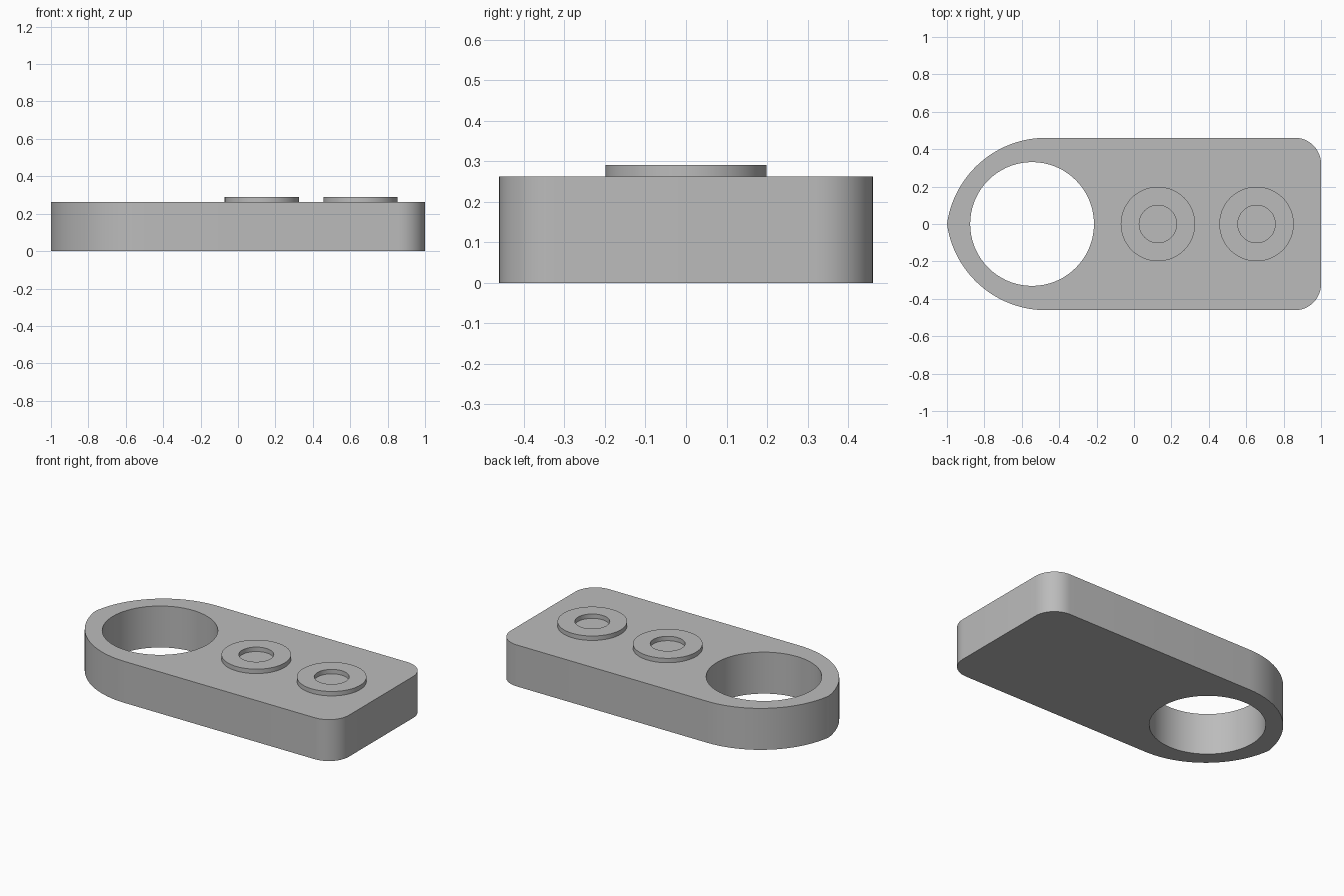
import bpy
import bmesh
from math import atan2, cos, pi, radians, sin

cube = bpy.data.objects.get("Cube")
if cube:
    bpy.data.objects.remove(cube, do_unlink=True)

PLATE_TOP, BOSS_TOP = 0.262, 0.29
HALF_WIDTH = 0.461

grey = bpy.data.materials.new("plain grey")
grey.use_nodes = True
grey.diffuse_color = (0.5, 0.5, 0.5, 1)
grey.node_tree.nodes["Principled BSDF"].inputs["Base Color"].default_value = (0.5, 0.5, 0.5, 1)


def arc(cx, cy, r, start, end, steps):
    """Points along an arc, both ends included."""
    angles = [start + (end - start) * i / steps for i in range(steps + 1)]
    return [(cx + r * cos(a), cy + r * sin(a)) for a in angles]


def circle(cx, cy, r, sides=72):
    return arc(cx, cy, r, 0, 2 * pi, sides)[:-1]


def extruded(name, loops, bottom, top):
    """Solid from an outer loop and hole loops, extruded upwards."""
    curve = bpy.data.curves.new(name + "_profile", "CURVE")
    curve.dimensions = "2D"
    curve.fill_mode = "BOTH"
    curve.extrude = (top - bottom) / 2
    for points in loops:
        spline = curve.splines.new("POLY")
        spline.points.add(len(points) - 1)
        for p, (x, y) in zip(spline.points, points):
            p.co = (x, y, 0, 1)
        spline.use_cyclic_u = True
    helper = bpy.data.objects.new(name + "_profile", curve)
    bpy.context.collection.objects.link(helper)
    bpy.context.view_layer.update()
    graph = bpy.context.evaluated_depsgraph_get()
    mesh = bpy.data.meshes.new_from_object(helper.evaluated_get(graph))
    bpy.data.objects.remove(helper, do_unlink=True)

    bm = bmesh.new()
    bm.from_mesh(mesh)
    bmesh.ops.remove_doubles(bm, verts=bm.verts, dist=0.0001)
    bmesh.ops.translate(bm, verts=bm.verts, vec=(0, 0, (top + bottom) / 2))
    bmesh.ops.recalc_face_normals(bm, faces=bm.faces)
    bm.to_mesh(mesh)
    bm.free()

    mesh.name = name
    mesh.materials.clear()
    mesh.materials.append(grey)
    obj = bpy.data.objects.new(name, mesh)
    bpy.context.collection.objects.link(obj)
    bpy.ops.object.select_all(action="DESELECT")
    obj.select_set(True)
    bpy.context.view_layer.objects.active = obj
    bpy.ops.object.shade_smooth_by_angle(angle=radians(12))
    return obj


# Plate: rounded corners at one end, two arcs meeting in a blunt tip at the other
corner_r, nose_r, nose_x = 0.14, 0.535, -0.47
nose_y = HALF_WIDTH - nose_r
tip_angle = atan2(-nose_y, -1 - nose_x)
upper = arc(1 - corner_r, HALF_WIDTH - corner_r, corner_r, 0, pi / 2, 12)
upper += arc(nose_x, nose_y, nose_r, pi / 2, tip_angle, 24)
upper[-1] = (-1, 0)
lower = [(x, -y) for x, y in reversed(upper[:-1])]
extruded("plate", [upper + lower, circle(-0.545, 0, 0.331)], 0, PLATE_TOP)

# Raised rings on the plate
for name, x in (("middle_ring", 0.128), ("end_ring", 0.655)):
    extruded(name, [circle(x, 0, 0.199), circle(x, 0, 0.1)], PLATE_TOP, BOSS_TOP)
